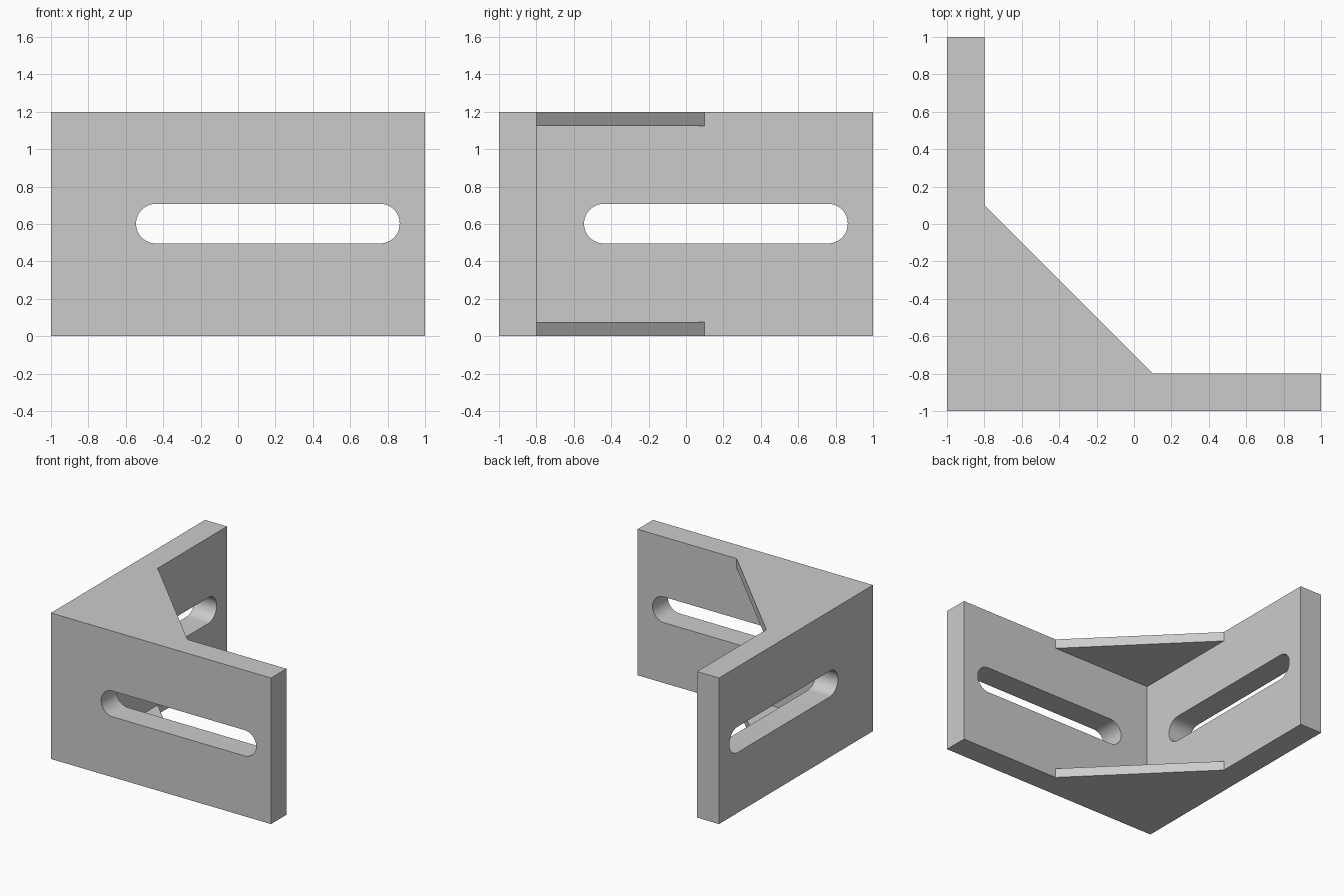
import bpy, bmesh, math

cube = bpy.data.objects.get("Cube")
if cube:
    bpy.data.objects.remove(cube, do_unlink=True)

HEIGHT, WALL, RIB = 1.2, 0.2, 0.077
INNER = -1 + WALL          # inner face of both walls
RIB_END = 0.1              # where the gussets meet the walls
SLOT_START, SLOT_END = -0.545, 0.865
SLOT_Z, SLOT_R = 0.602, 0.106

grey = bpy.data.materials.new("grey metal")
grey.use_nodes = True
colour = (0.6, 0.6, 0.6, 1)
grey.diffuse_color = colour
grey.node_tree.nodes["Principled BSDF"].inputs["Base Color"].default_value = colour


def prism(name, points, offset):
    """Extrude a closed outline of 3D points along an offset."""
    bm = bmesh.new()
    base = bm.faces.new([bm.verts.new(p) for p in points])
    top = bmesh.ops.extrude_face_region(bm, geom=[base], use_keep_orig=True)
    verts = [g for g in top["geom"] if isinstance(g, bmesh.types.BMVert)]
    bmesh.ops.translate(bm, verts=verts, vec=offset)
    bmesh.ops.recalc_face_normals(bm, faces=bm.faces)
    mesh = bpy.data.meshes.new(name)
    bm.to_mesh(mesh)
    bm.free()
    mesh.materials.append(grey)
    obj = bpy.data.objects.new(name, mesh)
    bpy.context.collection.objects.link(obj)
    return obj


def slot_outline(steps=24):
    """Rounded slot as (distance along wall, height) pairs."""
    pts = []
    for centre, start in ((SLOT_END - SLOT_R, -math.pi / 2),
                          (SLOT_START + SLOT_R, math.pi / 2)):
        for i in range(steps + 1):
            a = start + math.pi * i / steps
            pts.append((centre + SLOT_R * math.cos(a),
                        SLOT_Z + SLOT_R * math.sin(a)))
    return pts


# Two walls and the corner fill, as one solid
plan = [(-1, -1), (1, -1), (1, INNER), (RIB_END, INNER),
        (INNER, RIB_END), (INNER, 1), (-1, 1)]
bracket = prism("angle_bracket", [(x, y, 0) for x, y in plan], (0, 0, HEIGHT))

# Pocket between the top and bottom gussets
far = 0.5
pocket_plan = [(INNER, INNER), (far, INNER), (far, far), (INNER, far)]
cutters = [prism("pocket_cutter", [(x, y, RIB) for x, y in pocket_plan],
                 (0, 0, HEIGHT - 2 * RIB))]

# One long slot through each wall
depth = WALL + 0.1
cutters.append(prism("front_slot_cutter",
                     [(s, -1.05, z) for s, z in slot_outline()], (0, depth, 0)))
cutters.append(prism("side_slot_cutter",
                     [(-1.05, s, z) for s, z in slot_outline()], (depth, 0, 0)))

bpy.context.view_layer.objects.active = bracket
for cutter in cutters:
    cutter.hide_render = True
    mod = bracket.modifiers.new(cutter.name, 'BOOLEAN')
    mod.operation = 'DIFFERENCE'
    mod.solver = 'EXACT'
    mod.object = cutter
    bpy.ops.object.modifier_apply(modifier=mod.name)
    bpy.data.objects.remove(cutter, do_unlink=True)

# Smooth slot ends, sharp edges elsewhere
bpy.ops.object.select_all(action='DESELECT')
bracket.select_set(True)
bpy.ops.object.shade_smooth_by_angle(angle=math.radians(30))
